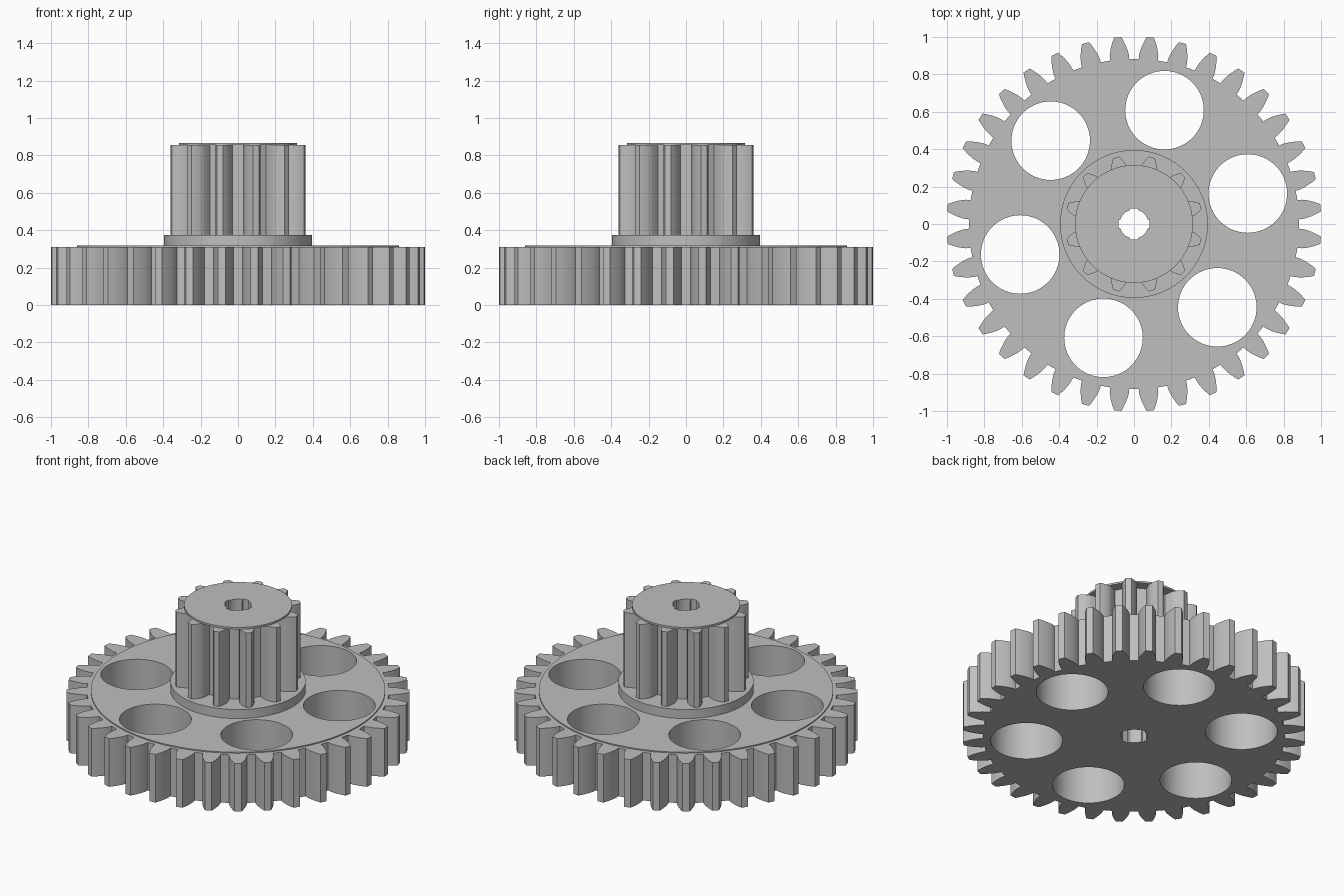
import bpy, bmesh
from math import pi, sin, cos, tan, acos, asin, sqrt, radians

if "Cube" in bpy.data.objects:
    bpy.data.objects.remove(bpy.data.objects["Cube"])

MODULE = 0.0527
PRESSURE = radians(20)

grey = bpy.data.materials.new("grey plastic")
grey.use_nodes = True
colour = (0.52, 0.52, 0.52, 1)
grey.diffuse_color = colour
grey.node_tree.nodes["Principled BSDF"].inputs["Base Color"].default_value = colour


def polar(r, a):
    return (r * cos(a), r * sin(a))


def circle(r, n=96, cx=0, cy=0):
    return [(cx + r * cos(2 * pi * i / n), cy + r * sin(2 * pi * i / n)) for i in range(n)]


def gear_outline(teeth, steps=6):
    """Involute gear outline with a gap centred on the x axis."""
    pitch = teeth * MODULE / 2
    base = pitch * cos(PRESSURE)
    tip, root = pitch + MODULE, pitch - 1.25 * MODULE

    def half_angle(r):
        a = acos(min(1, base / r))
        return pi / (2 * teeth) + (tan(PRESSURE) - PRESSURE) - (tan(a) - a)

    radii = [root] + [base + (tip - base) * i / steps for i in range(steps + 1)]
    points = []
    for k in range(teeth):
        mid = 2 * pi * (k + 0.5) / teeth
        points += [polar(r, mid - half_angle(r)) for r in radii]
        points.append(polar(tip, mid))
        points += [polar(r, mid + half_angle(r)) for r in reversed(radii)]
    return points


def bore_outline(r=0.077, reach=0.087, half_width=0.022):
    """Round bore with four small key slots."""
    edge = asin(half_width / r)
    points = []
    for k in range(4):
        a = k * pi / 2
        for side in (-1, 1):
            b = a + side * asin(half_width / reach)
            corner = polar(sqrt(reach ** 2), b)
            wall = polar(r, a + side * edge)
            points += [wall, corner] if side < 0 else [corner, wall]
        span = pi / 2 - 2 * edge
        points += [polar(r, a + edge + span * i / 10) for i in range(1, 10)]
    return points


def plate(name, outlines, bottom, top):
    """Extrude an outline with holes into a solid."""
    bm = bmesh.new()
    edges = []
    for outline in outlines:
        verts = [bm.verts.new((x, y, bottom)) for x, y in outline]
        edges += [bm.edges.new((v, verts[i - 1])) for i, v in enumerate(verts)]
    bmesh.ops.triangle_fill(bm, edges=edges, use_beauty=True, normal=(0, 0, 1))
    extruded = bmesh.ops.extrude_face_region(bm, geom=bm.faces[:], use_keep_orig=True)
    moved = [g for g in extruded["geom"] if isinstance(g, bmesh.types.BMVert)]
    bmesh.ops.translate(bm, verts=moved, vec=(0, 0, top - bottom))
    bmesh.ops.recalc_face_normals(bm, faces=bm.faces[:])
    mesh = bpy.data.meshes.new(name)
    bm.to_mesh(mesh)
    bm.free()
    mesh.materials.append(grey)
    obj = bpy.data.objects.new(name, mesh)
    bpy.context.collection.objects.link(obj)
    bpy.ops.object.select_all(action='DESELECT')
    obj.select_set(True)
    bpy.context.view_layer.objects.active = obj
    bpy.ops.object.shade_smooth_by_angle(angle=radians(25))
    return obj


# Shared holes: keyed bore and six round lightening holes
bore = bore_outline()
holes = []
for k in range(6):
    cx, cy = polar(0.63, radians(15 + 60 * k))
    holes.append(circle(0.21, 64, cx, cy))

# Large wheel with its slightly raised face
plate("large_gear", [gear_outline(36), bore] + holes, 0, 0.31)
plate("raised_face", [circle(0.86, 128), bore] + holes, 0.31, 0.317)

# Collar, small gear and end cap stacked on the wheel
plate("collar", [circle(0.395), bore], 0.317, 0.375)
plate("small_gear", [gear_outline(12), bore], 0.375, 0.855)
plate("end_cap", [circle(0.315), bore], 0.855, 0.867)
